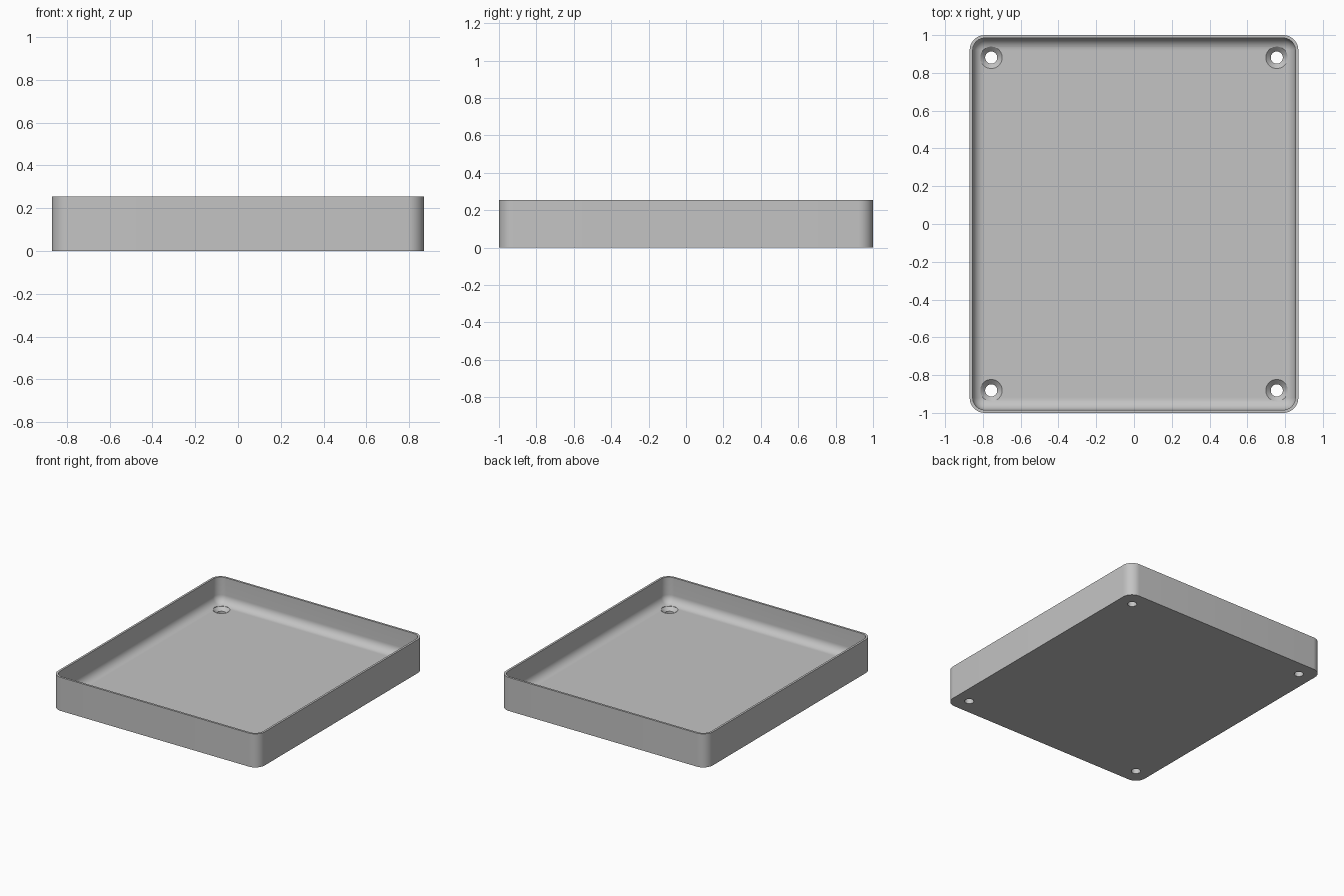
import bpy
import bmesh
from math import sin, cos, pi

if "Cube" in bpy.data.objects:
    bpy.data.objects.remove(bpy.data.objects["Cube"], do_unlink=True)

HALF_X, HALF_Y, HEIGHT = 0.87, 1.0, 0.255
CORNER, WALL, FLOOR, FILLET = 0.08, 0.016, 0.06, 0.062
HOLE_X, HOLE_Y, HOLE_R, SINK_R = 0.756, 0.881, 0.032, 0.058
STEPS = 12

grey = bpy.data.materials.new("plain_grey")
grey.use_nodes = True
colour = (0.55, 0.55, 0.55, 1)
grey.diffuse_color = colour
grey.node_tree.nodes["Principled BSDF"].inputs["Base Color"].default_value = colour


def rounded_outline(inset, z):
    """Rounded rectangle, inset from the outer wall."""
    r = CORNER - inset
    cx, cy = HALF_X - CORNER, HALF_Y - CORNER
    points = []
    for quarter, (sx, sy) in enumerate([(1, 1), (-1, 1), (-1, -1), (1, -1)]):
        for i in range(STEPS + 1):
            a = (quarter + i / STEPS) * pi / 2
            points.append((sx * cx + r * cos(a), sy * cy + r * sin(a), z))
    return points


def circle(x, y, r, z, n=48):
    return [(x + r * cos(2 * pi * i / n), y + r * sin(2 * pi * i / n), z) for i in range(n)]


def add_loft(bm, outlines):
    """Skin a stack of outlines and cap both ends."""
    rings = [[bm.verts.new(p) for p in outline] for outline in outlines]
    for low, high in zip(rings, rings[1:]):
        for i in range(len(low)):
            j = (i + 1) % len(low)
            bm.faces.new((low[i], low[j], high[j], high[i]))
    bm.faces.new(rings[0][::-1])
    bm.faces.new(rings[-1])


def make_object(name, bm):
    bmesh.ops.recalc_face_normals(bm, faces=bm.faces)
    mesh = bpy.data.meshes.new(name)
    bm.to_mesh(mesh)
    bm.free()
    mesh.materials.append(grey)
    obj = bpy.data.objects.new(name, mesh)
    bpy.context.collection.objects.link(obj)
    return obj


# Tray: outer wall, rim, inner wall, rounded fillet down to the floor
outlines = [rounded_outline(0, 0), rounded_outline(0, HEIGHT), rounded_outline(WALL, HEIGHT)]
for i in range(STEPS + 1):
    a = i / STEPS * pi / 2
    outlines.append(rounded_outline(WALL + FILLET * (1 - cos(a)),
                                    FLOOR + FILLET * (1 - sin(a))))
bm = bmesh.new()
add_loft(bm, outlines)
tray = make_object("tray", bm)

# Countersunk screw holes in the four corners
bm = bmesh.new()
for sx in (-1, 1):
    for sy in (-1, 1):
        x, y = sx * HOLE_X, sy * HOLE_Y
        add_loft(bm, [circle(x, y, HOLE_R, -0.05),
                      circle(x, y, HOLE_R, FLOOR - 0.025),
                      circle(x, y, SINK_R, FLOOR),
                      circle(x, y, SINK_R, FLOOR + 0.1)])
cutter = make_object("screw_hole_cutter", bm)
cutter.hide_render = True

cut = tray.modifiers.new("screw_holes", "BOOLEAN")
cut.operation = "DIFFERENCE"
cut.solver = "EXACT"
cut.object = cutter
bpy.ops.object.select_all(action="DESELECT")
tray.select_set(True)
bpy.context.view_layer.objects.active = tray
bpy.ops.object.modifier_apply(modifier=cut.name)
bpy.data.objects.remove(cutter, do_unlink=True)
bpy.ops.object.shade_smooth_by_angle(angle=pi / 6)
